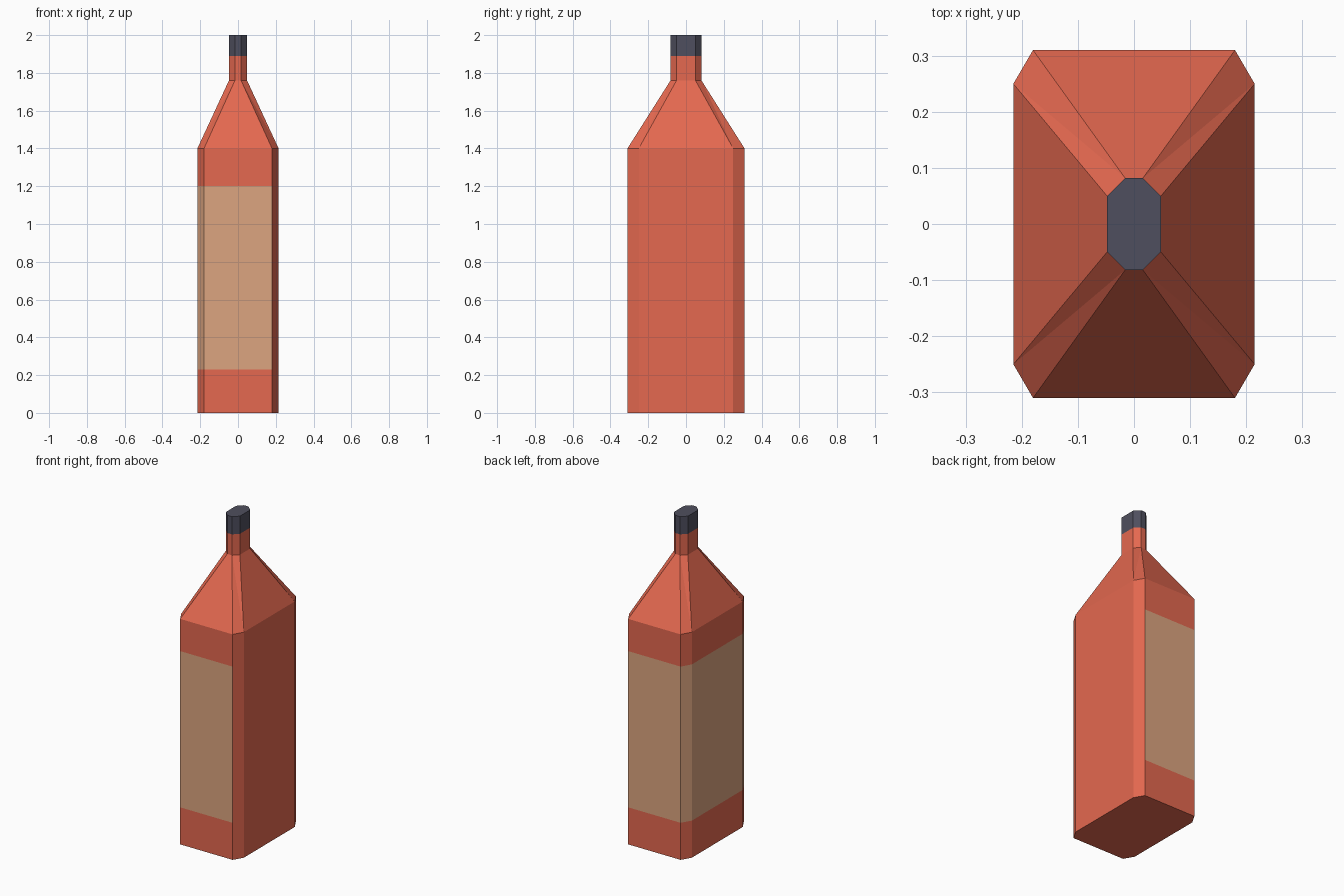
import bpy, bmesh

if "Cube" in bpy.data.objects:
    bpy.data.objects.remove(bpy.data.objects["Cube"])


def material(name, rgb):
    m = bpy.data.materials.new(name)
    m.diffuse_color = (*rgb, 1)
    m.use_nodes = True
    m.node_tree.nodes["Principled BSDF"].inputs["Base Color"].default_value = m.diffuse_color
    return m


red = material("bottle red", (0.78, 0.14, 0.08))
tan = material("label tan", (0.72, 0.376, 0.216))
dark = material("cap dark grey", (0.078, 0.078, 0.112))


def octagon(a, b, c, d):
    """Chamfered rectangle, anticlockwise: a, d on the wide faces, c, b on the sides."""
    return [(c, -b), (c, b), (a, d), (-a, d), (-c, b), (-c, -b), (-a, -d), (a, -d)]


BODY = octagon(0.18, 0.25, 0.215, 0.31)
NECK = octagon(0.016, 0.05, 0.048, 0.082)


def loft(name, sections, mats, bottom, top):
    """Skin a stack of (outline, height) sections into one flat-shaded object."""
    bm = bmesh.new()
    rings = [[bm.verts.new((x, y, z)) for x, y in o] for o, z in sections]
    for (o0, _), (o1, _), lo, hi in zip(sections, sections[1:], rings, rings[1:]):
        for i in range(8):
            j = (i + 1) % 8
            if o0 is not o1 and i in (1, 5):      # twisted shoulder corners, split
                bm.faces.new((lo[i], lo[j], hi[j]))
                bm.faces.new((lo[i], hi[j], hi[i]))
            elif o0 is not o1 and i in (3, 7):
                bm.faces.new((lo[i], lo[j], hi[i]))
                bm.faces.new((lo[j], hi[j], hi[i]))
            else:
                bm.faces.new((lo[i], lo[j], hi[j], hi[i]))
    if bottom:
        bm.faces.new(rings[0][::-1])
    if top:
        bm.faces.new(rings[-1])
    bm.normal_update()
    me = bpy.data.meshes.new(name)
    bm.to_mesh(me)
    bm.free()
    for m in mats:
        me.materials.append(m)
    ob = bpy.data.objects.new(name, me)
    bpy.context.collection.objects.link(ob)
    return ob


# Bottle: straight body, sloped shoulder and neck
bottle = loft("bottle", [(BODY, 0), (BODY, 0.23), (BODY, 1.2), (BODY, 1.4),
                         (NECK, 1.76), (NECK, 1.89)], [red, tan], True, False)

# Label wraps front, left and back; the right side and its corners stay bare
for p in bottle.data.polygons:
    if 0.5 < p.center.z < 1.0 and p.center.x < 0.1:
        p.material_index = 1

# Cap continues the neck outline
loft("cap", [(NECK, 1.89), (NECK, 2.0)], [dark], False, True)
